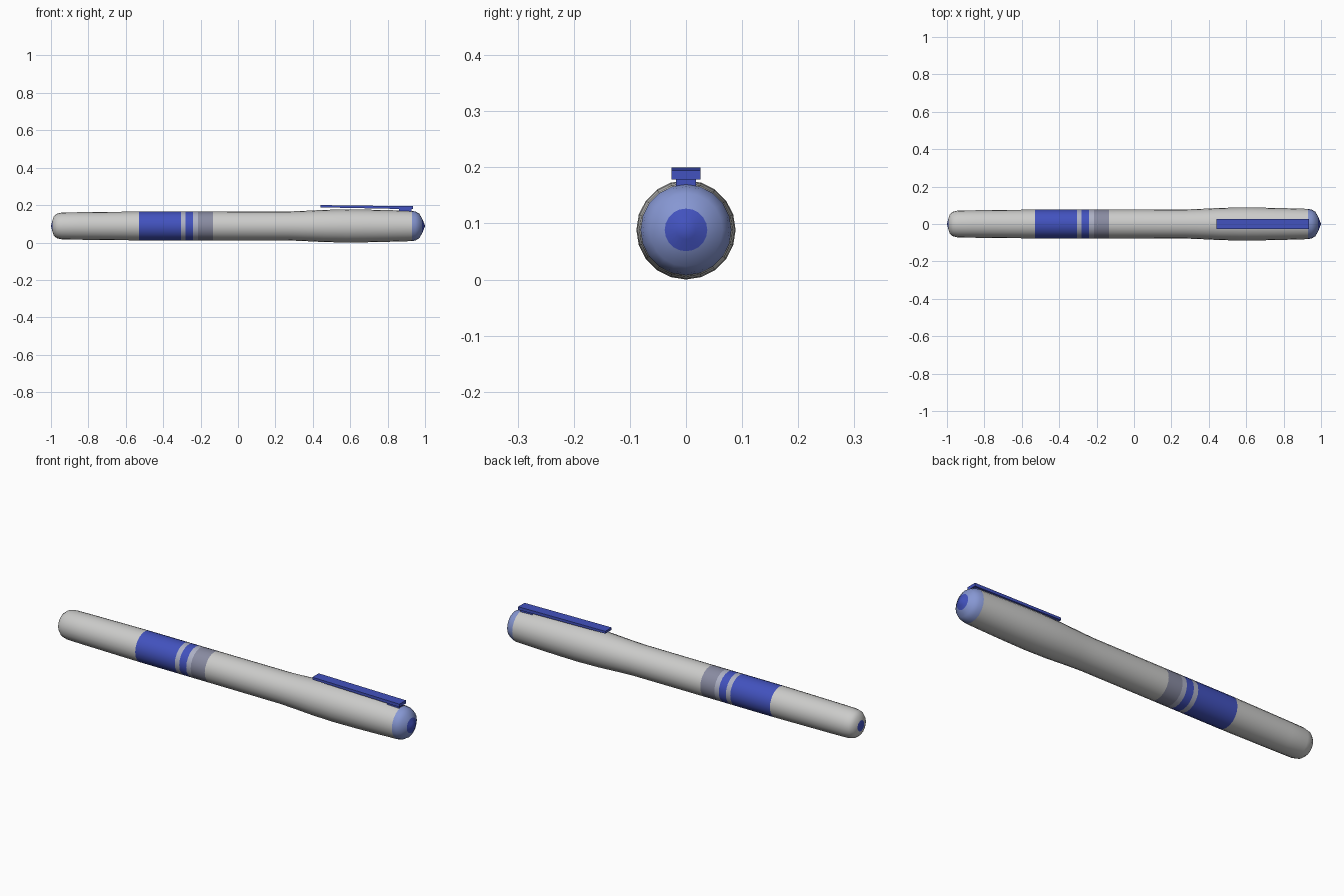
import bpy, bmesh, math

if "Cube" in bpy.data.objects:
    bpy.data.objects.remove(bpy.data.objects["Cube"])

AXIS_Z = 0.0885
SIDES = 20


def material(name, rgb):
    m = bpy.data.materials.new(name)
    m.diffuse_color = (*rgb, 1)
    m.use_nodes = True
    m.node_tree.nodes["Principled BSDF"].inputs["Base Color"].default_value = m.diffuse_color
    return m


GREY = material("light_grey", (0.60, 0.60, 0.59))
BLUE = material("deep_blue", (0.055, 0.085, 0.52))
PALE = material("pale_blue", (0.24, 0.31, 0.65))
SLATE = material("slate_grey", (0.25, 0.26, 0.36))
SILVER = material("silver_blue", (0.42, 0.44, 0.56))


def finish(name, bm, mat, smooth):
    bmesh.ops.recalc_face_normals(bm, faces=bm.faces)
    me = bpy.data.meshes.new(name)
    bm.to_mesh(me)
    bm.free()
    me.materials.append(mat)
    ob = bpy.data.objects.new(name, me)
    bpy.context.collection.objects.link(ob)
    if smooth:
        bpy.ops.object.select_all(action='DESELECT')
        ob.select_set(True)
        bpy.context.view_layer.objects.active = ob
        bpy.ops.object.shade_smooth_by_angle(angle=math.radians(50))
    return ob


def lathe(name, profile, mat):
    """Spin (x, radius) points around the pen axis."""
    bm = bmesh.new()
    rings = []
    for x, r in profile:
        if r == 0:
            rings.append([bm.verts.new((x, 0, AXIS_Z))] * SIDES)
            continue
        angles = [2 * math.pi * i / SIDES for i in range(SIDES)]
        rings.append([bm.verts.new((x, r * math.sin(a), AXIS_Z + r * math.cos(a)))
                      for a in angles])
    for a, b in zip(rings, rings[1:]):
        for i in range(SIDES):
            j = (i + 1) % SIDES
            bm.faces.new(list(dict.fromkeys((a[i], a[j], b[j], b[i]))))
    # outward direction check for open tubes
    ob = finish(name, bm, mat, True)
    mid = ob.data.polygons[len(ob.data.polygons) // 2]
    if mid.normal.y * mid.center.y + mid.normal.z * (mid.center.z - AXIS_Z) < 0:
        ob.data.flip_normals()
    return ob


def slab(name, x0, x1, half_y, left_z, right_z, mat):
    """Box whose (bottom, top) heights differ at its two ends."""
    bm = bmesh.new()
    bmesh.ops.create_cube(bm, size=2)
    for v in bm.verts:
        zs = left_z if v.co.x < 0 else right_z
        v.co = (x0 if v.co.x < 0 else x1, v.co.y * half_y,
                zs[0] if v.co.z < 0 else zs[1])
    return finish(name, bm, mat, False)


# Barrel
lathe("barrel_tip", [(-1, 0), (-0.993, 0.027)], BLUE)
lathe("barrel", [(-0.993, 0.027), (-0.985, 0.052), (-0.968, 0.066), (-0.94, 0.072),
                 (-0.85, 0.0735), (-0.53, 0.077)], GREY)

# Coloured bands around the middle
bands = [("grip_band", -0.53, -0.305, BLUE), ("thin_ring_left", -0.305, -0.28, SILVER),
         ("narrow_band", -0.28, -0.24, BLUE), ("thin_ring_right", -0.24, -0.215, SILVER),
         ("label_band", -0.215, -0.135, SLATE)]
for name, x0, x1, mat in bands:
    lathe(name, [(x0, 0.077), (x1, 0.077)], mat)

# Cap with a slight swell, then its domed end
lathe("cap", [(-0.135, 0.077), (0.27, 0.0775), (0.36, 0.081), (0.46, 0.086),
              (0.58, 0.0885), (0.70, 0.087), (0.85, 0.0835), (0.93, 0.081)], GREY)
lathe("cap_dome", [(0.93, 0.081), (0.95, 0.077), (0.97, 0.065), (0.985, 0.038)], PALE)
lathe("cap_tip", [(0.985, 0.038), (0.994, 0.017), (1.0, 0)], BLUE)

# Pocket clip and the foot holding it to the cap
slab("clip", 0.44, 0.935, 0.026, (0.188, 0.2), (0.178, 0.194), BLUE)
slab("clip_foot", 0.86, 0.928, 0.018, (0.16, 0.182), (0.16, 0.182), BLUE)
